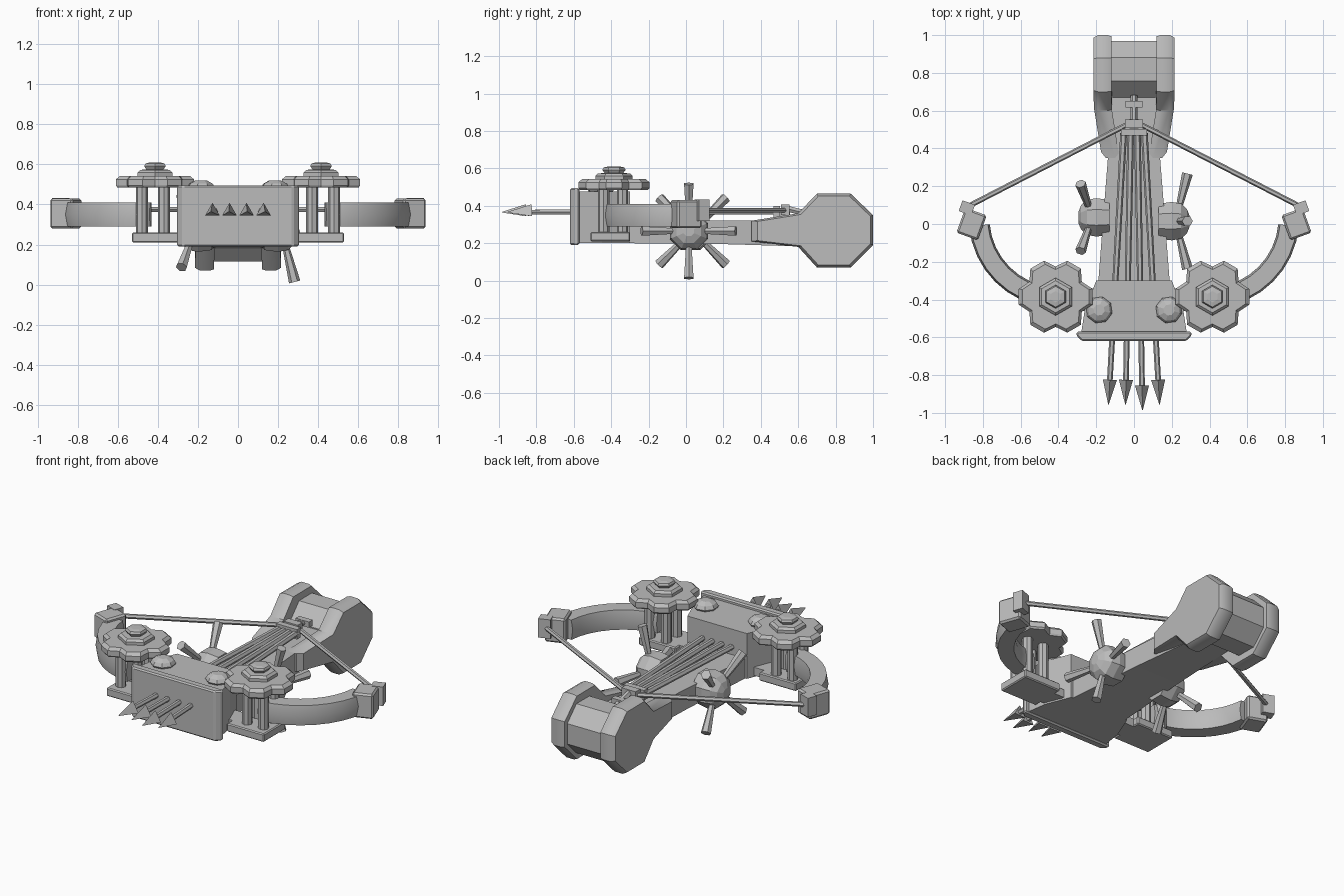
import bpy, bmesh
from math import pi, sin, cos, radians
from mathutils import Vector

cube = bpy.data.objects.get("Cube")
if cube:
    bpy.data.objects.remove(cube, do_unlink=True)

grey = bpy.data.materials.new("plain grey")
grey.use_nodes = True
grey.diffuse_color = (0.5, 0.5, 0.5, 1)
grey.node_tree.nodes["Principled BSDF"].inputs["Base Color"].default_value = (0.5, 0.5, 0.5, 1)


def finish(name, bm, smooth=False, bevel=0):
    bmesh.ops.recalc_face_normals(bm, faces=bm.faces)
    mesh = bpy.data.meshes.new(name)
    bm.to_mesh(mesh)
    bm.free()
    mesh.materials.append(grey)
    ob = bpy.data.objects.new(name, mesh)
    bpy.context.collection.objects.link(ob)
    if bevel:
        mod = ob.modifiers.new("Bevel", 'BEVEL')
        mod.width, mod.segments = bevel, 1
    if smooth:
        bpy.ops.object.select_all(action='DESELECT')
        ob.select_set(True)
        bpy.context.view_layer.objects.active = ob
        bpy.ops.object.shade_smooth_by_angle(angle=radians(35))
    return ob


def loft(name, rings, **kw):
    """Join equal point rings into a capped solid."""
    bm = bmesh.new()
    loops = [[bm.verts.new(p) for p in ring] for ring in rings]
    n = len(loops[0])
    for a, b in zip(loops, loops[1:]):
        for i in range(n):
            j = (i + 1) % n
            bm.faces.new((a[i], a[j], b[j], b[i]))
    bm.faces.new(loops[0])
    bm.faces.new(loops[-1])
    return finish(name, bm, **kw)


def tube(name, a, b, r1, r2, sides=6, turn=0, **kw):
    """Tapered rod between two points."""
    a, b = Vector(a), Vector(b)
    d = (b - a).normalized()
    u = d.cross(Vector((0, 0, 1)) if abs(d.z) < 0.9 else Vector((0, 1, 0))).normalized()
    v = u.cross(d)
    angles = [turn + 2 * pi * i / sides for i in range(sides)]
    return loft(name, [[p + (u * cos(t) + v * sin(t)) * r for t in angles]
                       for p, r in ((a, r1), (b, r2))], **kw)


def box(name, centre, size, spin=0, **kw):
    cx, cy, cz = centre
    x, y, z = (s / 2 for s in size)
    c, s = cos(spin), sin(spin)
    ring = [(-x, -y), (x, -y), (x, y), (-x, y)]
    return loft(name, [[(cx + p * c - q * s, cy + p * s + q * c, cz + h) for p, q in ring]
                       for h in (-z, z)], **kw)


def disc_stack(name, x, y, layers, sides=6):
    """Upright turned part from (radius, height) pairs."""
    return loft(name, [[(x + r * cos(2 * pi * i / sides + pi / 6), y + r * sin(2 * pi * i / sides + pi / 6), z)
                        for i in range(sides)] for r, z in layers])


# Tapered stock
loft("stock", [[(-w, y, lo), (w, y, lo), (w, y, .32), (-w, y, .32)]
               for y, w, lo in ((-.32, .19, .2), (.2, .15, .195), (.7, .11, .18))])

# Front housing and shield plate
loft("front_housing", [[(-w, y, .2), (w, y, .2), (w, y, .475), (-w, y, .475)]
                       for y, w in ((-.58, .28), (-.45, .26), (-.3, .2))])
loft("shield_plate", [[(-w, y, .19), (w, y, .19), (w, y, .495), (-w, y, .495)]
                      for y, w in ((-.62, .275), (-.59, .305), (-.57, .305))], bevel=.008)

# Rear spool between the two counterweights
loft("rear_spool", [[(x, .82 + .162 * cos(pi / 8 + k * pi / 4), .265 + .162 * sin(pi / 8 + k * pi / 4))
                     for k in range(8)] for x in (-.13, .13)], smooth=True)
cheek = [(.35, .21), (.35, .32), (.6, .36), (.7, .465), (.88, .465),
         (1, .35), (1, .19), (.88, .07), (.7, .07), (.6, .18)]

for side, tag in ((1, "left"), (-1, "right")):
    # Rear counterweight with a tapering cheek
    def cheek_ring(x, shrink):
        return [(side * (x - max(0, .62 - y) * .15), .8 + (y - .8) * shrink, .265 + (z - .265) * shrink)
                for y, z in cheek]
    loft(tag + "_counterweight", [cheek_ring(.12, .97), cheek_ring(.14, 1),
                                  cheek_ring(.19, 1), cheek_ring(.215, .93)], smooth=True)

    # Lobed wheel with stepped cap
    cx, cy = side * .415, -.385
    lobes = []
    for k in range(6):
        for da, r in ((-30, .16), (-12, .2), (12, .2)):
            t = radians(60 * k + da)
            lobes.append((r * cos(t), r * sin(t)))
    loft(tag + "_lobed_wheel", [[(cx + x * s, cy + y * s, z) for x, y in lobes]
                                for s, z in ((.96, .485), (1, .495), (1, .525), (.9, .542))])
    disc_stack(tag + "_wheel_cap", cx, cy, [(.1, .535), (.1, .56), (.085, .573),
                                            (.05, .575), (.062, .592), (.055, .605), (.03, .61)])

    # Wheel posts and base
    for px, py in ((.37, -.44), (.48, -.44), (.37, -.34), (.48, -.34)):
        tube(tag + "_wheel_post", (side * px, py, .23), (side * px, py, .5), .03, .03, 8)
    box(tag + "_wheel_base", (side * .405, -.405, .235), (.25, .21, .05), bevel=.006)
    box(tag + "_base_bracket", (side * .27, -.4, .235), (.1, .12, .05))

    # Small knob on the housing
    disc_stack(tag + "_housing_knob", side * .185, -.455,
               [(.06, .465), (.072, .485), (.06, .505), (.03, .52)], 8)

    # Curved bow arm
    rings = []
    for k in range(9):
        t = radians(-85 + 80 * k / 8)
        ring = []
        for off, z in ((-.045, .29), (.045, .29), (.055, .35), (.045, .41), (-.045, .41), (-.055, .35)):
            ring.append((side * (.4 + (.42 + off) * cos(t)), .03 + (.42 + off) * sin(t), z))
        rings.append(ring)
    loft(tag + "_bow_arm", rings, smooth=True)

    # Bow tip
    box(tag + "_bow_tip", (side * .86, 0, .355), (.12, .14, .15), side * radians(20), bevel=.01)
    box(tag + "_string_holder", (side * .885, .085, .375), (.07, .06, .115), side * radians(20))

    # Bowstring
    tube(tag + "_bowstring", (side * .885, .09, .375), (side * .03, .53, .375), .014, .014, 6, smooth=True)

    # Side winch hub and its four handles
    hy = .015 if side > 0 else .035
    loft(tag + "_winch_hub", [[(side * x, hy + r * cos(k * pi / 4 + pi / 8), .265 + r * sin(k * pi / 4 + pi / 8))
                               for k in range(8)]
                              for x, r in ((.13, .1), (.2, .11), (.25, .1), (.28, .07), (.295, .03))])
    for k in range(4):
        t = k * pi / 2 + (0 if side > 0 else pi / 4)
        tube(tag + "_winch_handle", (side * .235, hy + .06 * cos(t), .265 + .06 * sin(t)),
             (side * .283, hy + .252 * cos(t), .265 + .252 * sin(t)), .016, .029, 6)

# Four bolts fanning out to the front
for x0, x1, tip in ((-.055, -.135, -.955), (-.018, -.045, -.955), (.018, .045, -.985), (.055, .135, -.955)):
    start, end = Vector((x0, .48, .37)), Vector((x1, tip, .365))
    neck = end + (start - end).normalized() * .13
    tube("bolt_shaft", start, neck, .018, .015, 6)
    tube("bolt_head", neck, end, .043, .002, 3, turn=pi / 2)

# String latch and pull rod
box("bolt_rest", (0, .485, .37), (.14, .035, .06))
box("string_latch", (0, .53, .378), (.095, .045, .055))
tube("pull_rod", (0, .54, .385), (0, .68, .35), .018, .018, 6)
box("pull_bar", (0, .635, .365), (.09, .035, .035))
box("rod_support", (0, .53, .335), (.05, .05, .07))
